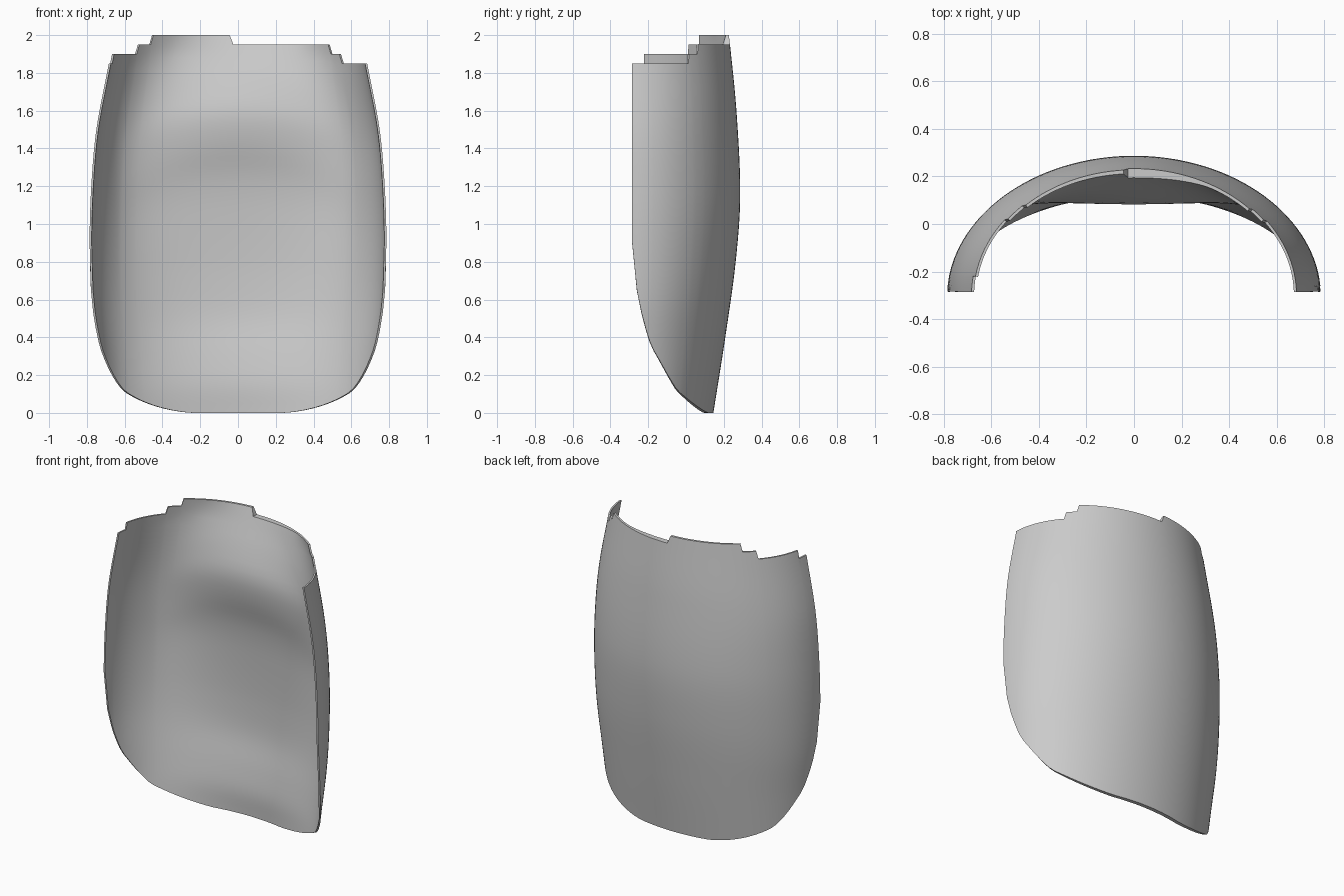
import bpy, bmesh
from math import sin, cos, asin, radians, degrees

if "Cube" in bpy.data.objects:
    bpy.data.objects.remove(bpy.data.objects["Cube"])


def curve(pts, t, smooth=True):
    """Interpolate a list of (position, value) pairs."""
    if t <= pts[0][0]:
        return pts[0][1]
    if t >= pts[-1][0]:
        return pts[-1][1]
    n = len(pts) - 1
    i = next(k for k in range(n) if t <= pts[k + 1][0])
    (x0, y0), (x1, y1) = pts[i], pts[i + 1]
    f = (t - x0) / (x1 - x0)
    if not smooth:
        return y0 + (y1 - y0) * f

    def slope(k):
        a, b = pts[max(k - 1, 0)], pts[min(k + 1, n)]
        return (b[1] - a[1]) / (b[0] - a[0]) * (x1 - x0)
    f2, f3 = f * f, f * f * f
    return ((2 * f3 - 3 * f2 + 1) * y0 + (f3 - 2 * f2 + f) * slope(i)
            + (3 * f2 - 2 * f3) * y1 + (f3 - f2) * slope(i + 1))


# Elliptical cross-section: half width and back depth by height
HALF_WIDTH = [(0, .72), (.3, .748), (.6, .778), (.9, .786), (1.2, .777),
              (1.5, .75), (1.85, .684), (2, .655)]
BACK = [(0, .145), (.4, .208), (.8, .263), (1.15, .287), (1.6, .267), (2, .228)]
# Soft padding on the hollow side, by height: bulge above, hollow below
PAD = [(0, .015), (.15, .045), (.3, .05), (.5, .045), (.7, .065), (1, .105),
       (1.25, .135), (1.45, .172), (1.6, .172), (1.75, .12), (1.9, .05), (2, .005)]
# Rounded lower rim: angle from centre -> height
LOWER = [(0, 0), (20, 0), (35.5, .03), (51, .09), (59, .14), (71, .28),
         (78.5, .4), (86, .66), (88.5, .9)]
# Stepped upper rim: x -> height
STEPS = [(-.6765, 1.85), (-.667, 1.9), (-.545, 1.9), (-.53, 1.95), (-.47, 1.95),
         (-.455, 2), (-.045, 2), (-.025, 1.95), (.485, 1.95), (.5, 1.9),
         (.545, 1.9), (.56, 1.85), (.67, 1.85)]
CENTRE_Y, WALL, EDGE = -.3, .011, 88.5

upper = [(-EDGE, 1.85)]
for x, z in STEPS:
    upper.append((degrees(asin(x / curve(HALF_WIDTH, z))), z))
upper.append((EDGE, 1.85))

# Columns: regular angles plus the exact step corners
corners = [a for a, z in upper]
regular = [-EDGE + 2 * EDGE * i / 64 for i in range(65)]
angles = sorted(corners + [a for a in regular
                           if min(abs(a - c) for c in corners) > .8])
ROWS = 44


def point(angle, z, inner):
    th = radians(angle)
    t = WALL if inner else 0
    x = (curve(HALF_WIDTH, z) - t) * sin(th)
    y = CENTRE_Y + (curve(BACK, z) - CENTRE_Y - t) * cos(th)
    if inner:
        # the bulge sinks lower towards the sides
        lift = .5 * x * x * min(1, max(0, z - .6) / .6)
        fade = max(0, 1 - (x / .64) ** 2) ** 1.4
        y -= curve(PAD, z + lift) * fade
    return x, y, z


bm = bmesh.new()


def sheet(inner):
    grid = []
    for a in angles:
        low = max(0, curve(LOWER, abs(a)))
        top = curve(upper, a, smooth=False)
        zs = [low + (1.82 - low) * (j / ROWS) ** 1.15 for j in range(ROWS + 1)]
        zs += [1.82 + (top - 1.82) * k / 3 for k in (1, 2, 3)]
        grid.append([bm.verts.new(point(a, z, inner)) for z in zs])
    for c0, c1 in zip(grid, grid[1:]):
        for j in range(len(c0) - 1):
            bm.faces.new((c0[j], c1[j], c1[j + 1], c0[j + 1]))
    border = [c[0] for c in grid] + grid[-1][1:]
    border += [c[-1] for c in grid[-2::-1]] + grid[0][-2:0:-1]
    return border


# Outer and inner skins joined by a thin rim
outer_rim, inner_rim = sheet(False), sheet(True)
for i in range(len(outer_rim)):
    k = (i + 1) % len(outer_rim)
    bm.faces.new((outer_rim[i], outer_rim[k], inner_rim[k], inner_rim[i]))
bmesh.ops.recalc_face_normals(bm, faces=bm.faces)

mesh = bpy.data.meshes.new("curved_shell_plate")
bm.to_mesh(mesh)
bm.free()
plate = bpy.data.objects.new("curved_shell_plate", mesh)
bpy.context.collection.objects.link(plate)
bpy.context.view_layer.objects.active = plate
plate.select_set(True)
bpy.ops.object.shade_smooth_by_angle(angle=radians(40))
